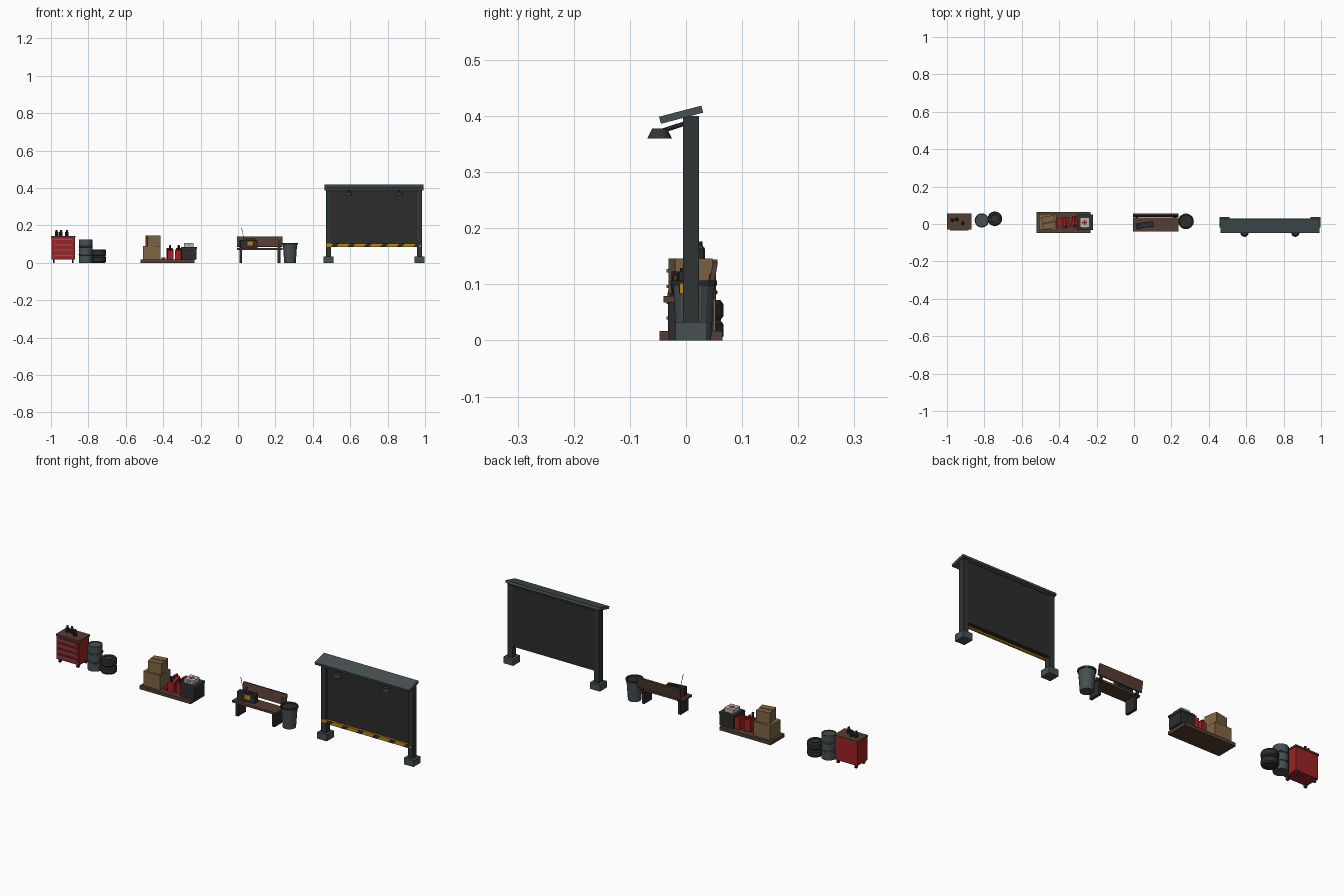
import bpy, bmesh
from math import pi, cos, sin, radians
from mathutils import Matrix, Vector

cube = bpy.data.objects.get("Cube")
if cube:
    bpy.data.objects.remove(cube)


def material(name, code):
    def linear(c):
        return c / 12.92 if c < 0.04 else ((c + 0.055) / 1.055) ** 2.4
    rgb = [linear(b / 255) for b in bytes.fromhex(code)] + [1]
    m = bpy.data.materials.new(name)
    m.use_nodes = True
    m.diffuse_color = rgb
    m.node_tree.nodes["Principled BSDF"].inputs["Base Color"].default_value = rgb
    return m


SLATE = material("slate grey", "465052")
BLACK = material("matt black", "2c2c2c")
POST = material("charcoal steel", "303333")
WOOD = material("dark brown wood", "553d33")
RED = material("workshop red", "9c2226")
TAN = material("cardboard", "7d6545")
WHITE = material("off white", "bab6ae")
YELLOW = material("hazard yellow", "b88418")
GREY = material("handle grey", "66696a")


def finish(name, bm, mats, loc=(0, 0, 0), rot=(0, 0, 0)):
    bmesh.ops.recalc_face_normals(bm, faces=bm.faces)
    me = bpy.data.meshes.new(name)
    bm.to_mesh(me)
    bm.free()
    for m in mats:
        me.materials.append(m)
    ob = bpy.data.objects.new(name, me)
    ob.location = loc
    ob.rotation_euler = [radians(a) for a in rot]
    bpy.context.collection.objects.link(ob)
    return ob


def box(name, mat, loc, size, rot=(0, 0, 0)):
    """Box standing on loc (loc is the centre of its bottom face)."""
    bm = bmesh.new()
    bmesh.ops.create_cube(bm, size=1)
    bmesh.ops.translate(bm, verts=bm.verts, vec=(0, 0, 0.5))
    bmesh.ops.scale(bm, verts=bm.verts, vec=size)
    return finish(name, bm, [mat], loc, rot)


def lathe(name, mat, loc, profile, sides=16, rot=(0, 0, 0)):
    """Turn (radius, height) pairs about z; ends are capped."""
    bm = bmesh.new()
    rings = [[bm.verts.new((r * cos(2 * pi * i / sides), r * sin(2 * pi * i / sides), z))
              for i in range(sides)] for r, z in profile]
    for a, b in zip(rings, rings[1:]):
        for i in range(sides):
            j = (i + 1) % sides
            bm.faces.new((a[i], a[j], b[j], b[i]))
    bm.faces.new(rings[0])
    bm.faces.new(rings[-1])
    return finish(name, bm, [mat], loc, rot)


def rod(name, mat, start, end, radius, sides=8):
    d = Vector(end) - Vector(start)
    ob = lathe(name, mat, start, [(radius, 0), (radius, d.length)], sides)
    ob.rotation_euler = d.to_track_quat('Z', 'Y').to_euler()
    return ob


# Notice board: footings, posts, panel, roof
CX, HALF = 0.727, 0.243
for side, s in (("left", 1), ("right", -1)):
    x = CX + s * HALF
    box(side + "_footing", SLATE, (x, 0.009, 0), (0.054, 0.056, 0.033))
    box(side + "_post", POST, (x, 0.009, 0.03), (0.028, 0.029, 0.37))
box("board_panel", BLACK, (CX, 0.012, 0.09), (0.505, 0.022, 0.305))
box("board_roof", SLATE, (CX, -0.007, 0.396), (0.528, 0.078, 0.013), (14.7, 0, 0))

# Hazard bar with slanted dark stripes
box("hazard_bar", YELLOW, (CX, -0.006, 0.084), (0.505, 0.011, 0.018))
for i in range(6):
    bm = bmesh.new()
    x = CX - 0.232 + i * 0.088
    front = [bm.verts.new((x + dx, -0.0122, z)) for dx, z in
             ((0, 0.084), (0.03, 0.084), (0.045, 0.102), (0.015, 0.102))]
    face = bm.faces.new(front)
    out = bmesh.ops.extrude_face_region(bm, geom=[face])["geom"]
    bmesh.ops.translate(bm, verts=[v for v in out if isinstance(v, bmesh.types.BMVert)],
                        vec=(0, 0.002, 0))
    finish("hazard_stripe", bm, [BLACK])

# Lamps under the roof
for s in (-1, 1):
    x = CX + s * 0.136
    rod("lamp_arm", POST, (x, 0.002, 0.388), (x, -0.044, 0.373), 0.004)
    lathe("lamp_shade", POST, (x, -0.047, 0.36),
          [(0.018, 0.004), (0.022, 0), (0.013, 0.018)])

# Bench
box("bench_seat", WOOD, (0.117, -0.003, 0.068), (0.243, 0.074, 0.011))
box("bench_back", WOOD, (0.117, 0.043, 0.086), (0.243, 0.009, 0.054), (-10, 0, 0))
for x in (0.015, 0.219):
    box("bench_leg", BLACK, (x, 0, 0), (0.014, 0.062, 0.068))
    box("back_bracket", BLACK, (x, 0.037, 0.07), (0.014, 0.007, 0.05), (-10, 0, 0))

# Radio on the bench
def on_radio(x, y, z):
    return Matrix.Translation((0.057, -0.005, 0.079)) @ Matrix.Rotation(
        radians(8), 4, 'Z') @ Vector((x, y, z))


box("radio_body", BLACK, on_radio(0, 0, 0), (0.094, 0.028, 0.044), (0, 0, 8))
box("radio_dial", YELLOW, on_radio(0.006, -0.014, 0.014), (0.028, 0.003, 0.022), (0, 0, 8))
for x in (-0.03, 0.034):
    lathe("radio_speaker", POST, on_radio(x, -0.013, 0.02), [(0.012, 0), (0.012, 0.003)],
          12, (90, 0, 8))
rod("radio_antenna", GREY, on_radio(-0.023, 0.006, 0.04), on_radio(-0.038, 0.006, 0.11), 0.0013, 6)
box("radio_handle", POST, on_radio(0.005, 0, 0.044), (0.055, 0.006, 0.006), (0, 0, 8))

# Litter bin with dark liner rim
BIN = (0.278, 0.014, 0)
lathe("litter_bin", SLATE, BIN, [(0.031, 0), (0.038, 0.1)], 18)
lathe("bin_rim", BLACK, BIN, [(0.038, 0.098), (0.042, 0.098), (0.042, 0.107),
                              (0.036, 0.107), (0.034, 0.101)], 18)

# Pallet with cartons
box("pallet", WOOD, (-0.376, 0.009, 0), (0.288, 0.112, 0.017))
box("lower_carton", TAN, (-0.461, 0.01, 0.017), (0.092, 0.085, 0.073))
box("upper_carton", TAN, (-0.455, 0.008, 0.09), (0.07, 0.068, 0.056), (0, 0, 10))
box("carton_tape", WOOD, (-0.455, 0.008, 0.146), (0.07, 0.01, 0.001), (0, 0, 10))

# Fuel cans
box("red_tool_case", RED, (-0.398, 0.006, 0.017), (0.02, 0.05, 0.011))
for x, y, turn in ((-0.363, 0.006, 6), (-0.317, 0.012, -5)):
    can = box("fuel_can", RED, (x, y, 0.017), (0.032, 0.06, 0.062), (0, 0, turn))
    for v in can.data.vertices:
        if v.co.z > 0.03 and v.co.y < 0:
            v.co.z -= 0.012
    box("can_handle", RED, (x, y + 0.012, 0.083), (0.008, 0.034, 0.006), (0, 0, turn))
    for dy in (0, 0.025):
        box("handle_stem", RED, (x, y + dy, 0.07), (0.008, 0.006, 0.014), (0, 0, turn))
    rod("can_spout", BLACK, (x, y - 0.018, 0.066), (x, y - 0.024, 0.093), 0.006)

# Dark crate with first aid kit
box("crate", BLACK, (-0.262, 0.009, 0.017), (0.078, 0.08, 0.057))
box("crate_lid", POST, (-0.262, 0.009, 0.074), (0.083, 0.084, 0.011))
box("first_aid_kit", WHITE, (-0.264, 0.008, 0.085), (0.05, 0.052, 0.02))
for size in ((0.026, 0.009, 0.002), (0.009, 0.026, 0.002)):
    box("red_cross", RED, (-0.264, 0.008, 0.104), size)
box("kit_handle", GREY, (-0.264, -0.019, 0.094), (0.02, 0.004, 0.004))

# Ribbed drum
lathe("drum", SLATE, (-0.814, 0.019, 0),
      [(0.035, 0), (0.035, 0.04), (0.038, 0.042), (0.038, 0.046), (0.035, 0.048),
       (0.035, 0.082), (0.038, 0.084), (0.038, 0.088), (0.035, 0.09),
       (0.035, 0.124), (0.031, 0.124), (0.031, 0.12)], 18)

# Stacked tyres
for i in range(2):
    spot = (-0.744, 0.028, i * 0.036)
    lathe("tyre", BLACK, spot, [(0.021, 0.004), (0.022, 0), (0.034, 0), (0.039, 0.007),
                                (0.039, 0.029), (0.034, 0.036), (0.022, 0.036), (0.021, 0.03)], 18)
    lathe("wheel_hub", POST, spot, [(0.021, 0.003), (0.021, 0.033)], 18)

# Tool cart with drawers
CART = Vector((-0.934, 0.013, 0))
box("cart_body", RED, CART + Vector((0, 0, 0.018)), (0.126, 0.08, 0.117))
box("cart_top", WOOD, CART + Vector((0, 0, 0.135)), (0.132, 0.086, 0.009))
for i in range(4):
    z = 0.023 + i * 0.028
    box("drawer", RED, CART + Vector((0, -0.041, z)), (0.116, 0.005, 0.024))
    box("drawer_handle", GREY, CART + Vector((0, -0.045, z + 0.014)), (0.1, 0.005, 0.006))
for sx in (-1, 1):
    for sy in (-1, 1):
        lathe("caster", BLACK, CART + Vector((sx * 0.05 - 0.004, sy * 0.03, 0.01)),
              [(0.01, 0), (0.01, 0.008)], 10, (0, 90, 0))

# Bottles on the cart
for x, y, mat in ((-0.97, 0.02, BLACK), (-0.947, 0.025, POST), (-0.915, 0.004, BLACK)):
    lathe("bottle", mat, (x, y, 0.144),
          [(0.009, 0), (0.009, 0.02), (0.005, 0.025), (0.005, 0.032)], 10)
